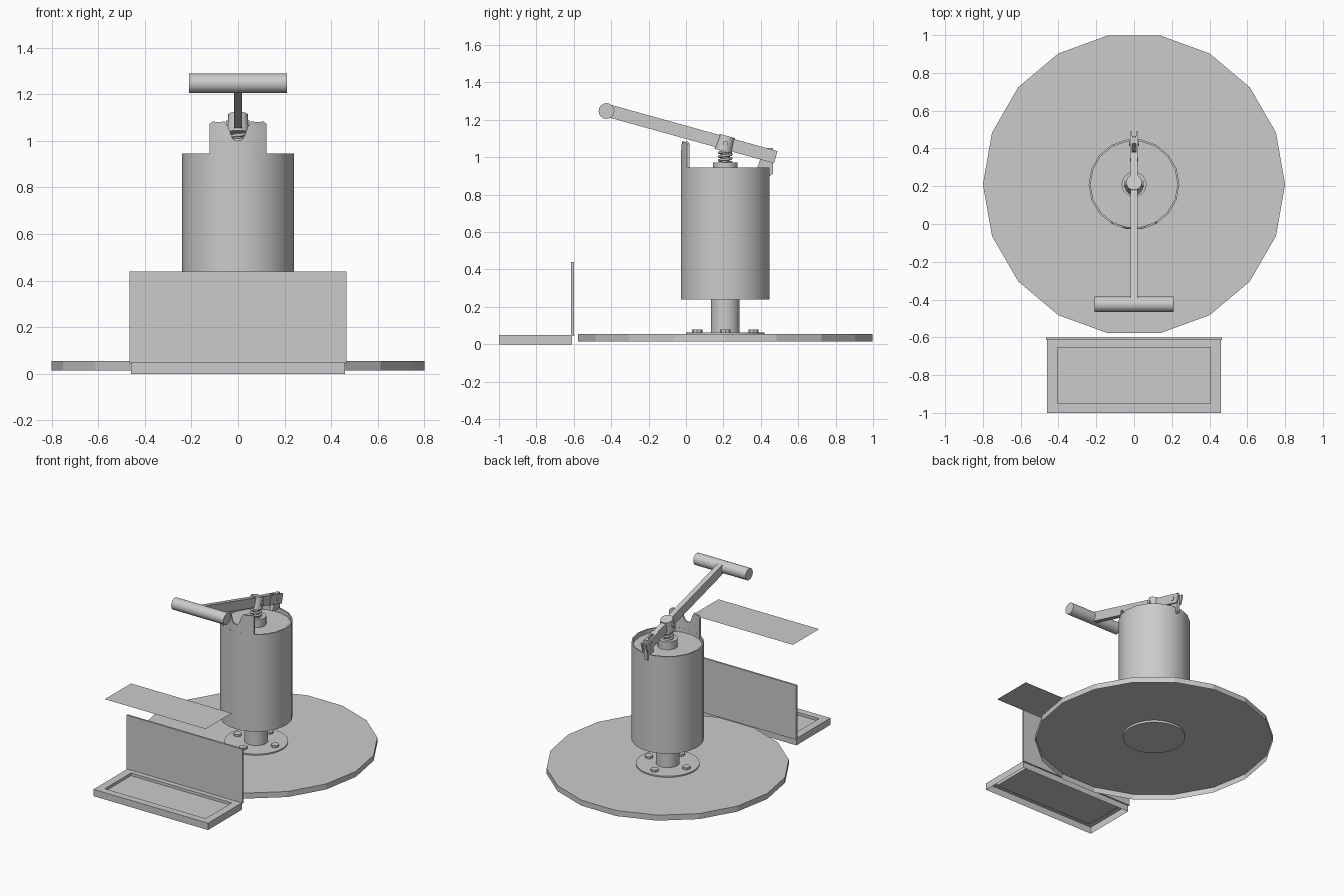
import bpy, bmesh, math
from mathutils import Vector, Matrix

if "Cube" in bpy.data.objects:
    bpy.data.objects.remove(bpy.data.objects["Cube"])

CY = 0.21                      # y of the pump axis
TILT = math.atan2(-0.25, 0.90)  # lever slope in the y-z plane


def finish(name, bm, smooth=False, fix=True):
    if fix:
        bmesh.ops.recalc_face_normals(bm, faces=bm.faces)
    me = bpy.data.meshes.new(name)
    bm.to_mesh(me)
    bm.free()
    ob = bpy.data.objects.new(name, me)
    bpy.context.collection.objects.link(ob)
    if smooth:
        bpy.context.view_layer.objects.active = ob
        bpy.ops.object.select_all(action='DESELECT')
        ob.select_set(True)
        bpy.ops.object.shade_smooth_by_angle(angle=math.radians(35))
    return ob


def lathe(name, prof, n, smooth=True, at=(0, CY), closed=True):
    bm = bmesh.new()
    rings = []
    for r, z in prof:
        if r == 0:
            rings.append([bm.verts.new((at[0], at[1], z))])
        else:
            rings.append([bm.verts.new((at[0] + r * math.cos(2 * math.pi * i / n),
                                        at[1] + r * math.sin(2 * math.pi * i / n), z)) for i in range(n)])
    for a, b in zip(rings, rings[1:]):
        for i in range(n):
            j = (i + 1) % n
            quad = [a[i % len(a)], a[j % len(a)], b[j % len(b)], b[i % len(b)]]
            bm.faces.new(list(dict.fromkeys(quad)))
    return finish(name, bm, smooth, closed)


def box(name, lo, hi):
    bm = bmesh.new()
    bmesh.ops.create_cube(bm, size=1)
    lo, hi = Vector(lo), Vector(hi)
    for v in bm.verts:
        v.co = (lo + hi) / 2 + Vector(a * b for a, b in zip(v.co, hi - lo))
    return finish(name, bm)


def extrude_x(name, pts, x0, x1):
    bm = bmesh.new()
    f = bm.faces.new([bm.verts.new((x0, y, z)) for y, z in pts])
    r = bmesh.ops.extrude_face_region(bm, geom=[f])
    for v in r['geom']:
        if isinstance(v, bmesh.types.BMVert):
            v.co.x = x1
    return finish(name, bm)


def rod_x(name, y, z, r, half, n=20):
    bm = bmesh.new()
    m = Matrix.Translation((0, y, z)) @ Matrix.Rotation(math.pi / 2, 4, 'Y')
    bmesh.ops.create_cone(bm, cap_ends=True, segments=n, radius1=r, radius2=r, depth=2 * half, matrix=m)
    return finish(name, bm, True)


def lever_pt(y, off=0.0):
    # point on the sloping lever line, moved off it at a right angle
    z = 1.25 + math.tan(TILT) * (y + 0.42)
    return (y - off * math.sin(TILT), z + off * math.cos(TILT))


# ground disc, open underneath, and its bolted mounting flange
lathe("ground_disc", [(0.8, 0.015), (0.8, 0.055), (0, 0.055)], 18, False, closed=False)
lathe("flange", [(0, 0.04), (0.21, 0.04), (0.21, 0.064), (0, 0.064)], 32)
for k in range(4):
    a = k * math.pi / 2
    lathe("flange_bolt", [(0, 0.06), (0.027, 0.06), (0.027, 0.079), (0, 0.079)], 8, False,
          (0.15 * math.cos(a), CY + 0.15 * math.sin(a)))

# column, main drum with sunken top, boss and plunger rod
lathe("column", [(0, 0.06), (0.078, 0.06), (0.078, 0.25), (0, 0.25)], 18)
lathe("drum", [(0, 0.24), (0.24, 0.24), (0.24, 0.945), (0.23, 0.945), (0.23, 0.915), (0, 0.915)], 18)
lathe("boss", [(0, 0.91), (0.066, 0.91), (0.066, 0.972), (0.04, 0.972), (0.04, 0.96), (0, 0.96)], 20)
lathe("plunger_rod", [(0, 0.95), (0.02, 0.95), (0.02, 1.06), (0, 1.06)], 12)

# curved front lip with a notch for the lever
half = [(0.0, 1.0), (0.015, 1.003), (0.026, 1.015), (0.042, 1.06), (0.058, 1.085),
        (0.075, 1.08), (0.11, 1.083), (0.123, 1.072)]
cols = [(-x, z) for x, z in reversed(half[1:])] + half
bm = bmesh.new()
grid = []
for x, z in cols:
    pair = []
    for r in (0.238, 0.228):
        y = CY - math.sqrt(r * r - x * x)
        pair.append((bm.verts.new((x, y, 0.92)), bm.verts.new((x, y, z))))
    (ob_, ot), (ib, it) = pair
    grid.append((ob_, ot, it, ib))
for a, b in zip(grid, grid[1:]):
    for i in range(4):
        j = (i + 1) % 4
        bm.faces.new((a[i], b[i], b[j], a[j]))
bm.faces.new(grid[0])
bm.faces.new(grid[-1])
finish("front_lip", bm, True)

# return spring
cu = bpy.data.curves.new("spring", 'CURVE')
cu.dimensions = '3D'
cu.bevel_depth = 0.007
cu.bevel_resolution = 2
cu.use_fill_caps = True
sp = cu.splines.new('POLY')
N, turns = 64, 4
sp.points.add(N)
for i, p in enumerate(sp.points):
    a = 2 * math.pi * turns * i / N
    p.co = (0.032 * math.cos(a), CY + 0.032 * math.sin(a), 0.968 + 0.082 * i / N, 1)
bpy.context.collection.objects.link(bpy.data.objects.new("spring", cu))

# lever arm, fork plates at its rear end, grip
h = 0.034
extrude_x("lever", [lever_pt(-0.41, -h), lever_pt(0.37, -h), lever_pt(0.37, h), lever_pt(-0.41, h)], -0.018, 0.018)
for s in (-1, 1):
    extrude_x("fork_plate", [lever_pt(0.34, -h), lever_pt(0.48, -h), lever_pt(0.48, h), lever_pt(0.34, h)],
              s * 0.011, s * 0.022)
rod_x("grip", -0.425, 1.247, 0.042, 0.21, 24)

# hub where the plunger meets the lever
bm = bmesh.new()
m = Matrix.Translation((0, CY, 1.073)) @ Matrix.Rotation(TILT, 4, 'X')
bmesh.ops.create_cone(bm, cap_ends=True, segments=20, radius1=0.048, radius2=0.042, depth=0.084, matrix=m)
finish("lever_hub", bm, True)
rod_x("hub_pin", CY, 1.074, 0.014, 0.052, 12)

# rear pivot bracket hooked over the drum rim
extrude_x("pivot_bracket", [(0.38, 0.94), (0.435, 0.935), (0.447, 0.9), (0.465, 0.91), (0.465, 1.05), (0.425, 1.05),
                            (0.40, 1.0)], -0.011, 0.011)
rod_x("pivot_pin", 0.43, 1.014, 0.016, 0.027, 12)


# drip tray, open underneath, with a sunken floor
def rect(bm, x, y0, y1, z):
    return [bm.verts.new(c) for c in ((-x, y0, z), (x, y0, z), (x, y1, z), (-x, y1, z))]


bm = bmesh.new()
loops = [rect(bm, 0.46, -1, -0.61, 0), rect(bm, 0.46, -1, -0.61, 0.05),
         rect(bm, 0.405, -0.95, -0.65, 0.05), rect(bm, 0.405, -0.95, -0.65, 0.03)]
for a, b in zip(loops, loops[1:]):
    for i in range(4):
        j = (i + 1) % 4
        bm.faces.new((a[i], a[j], b[j], b[i]))
bm.faces.new(loops[-1])
finish("tray", bm, fix=False)

# upright panel behind the tray and the thin sheet floating above it
box("back_panel", (-0.465, -0.614, 0.045), (0.465, -0.6, 0.44))
bm = bmesh.new()
bm.faces.new(rect(bm, 0.405, -0.95, -0.65, 0.70))
finish("floating_sheet", bm, fix=False)
